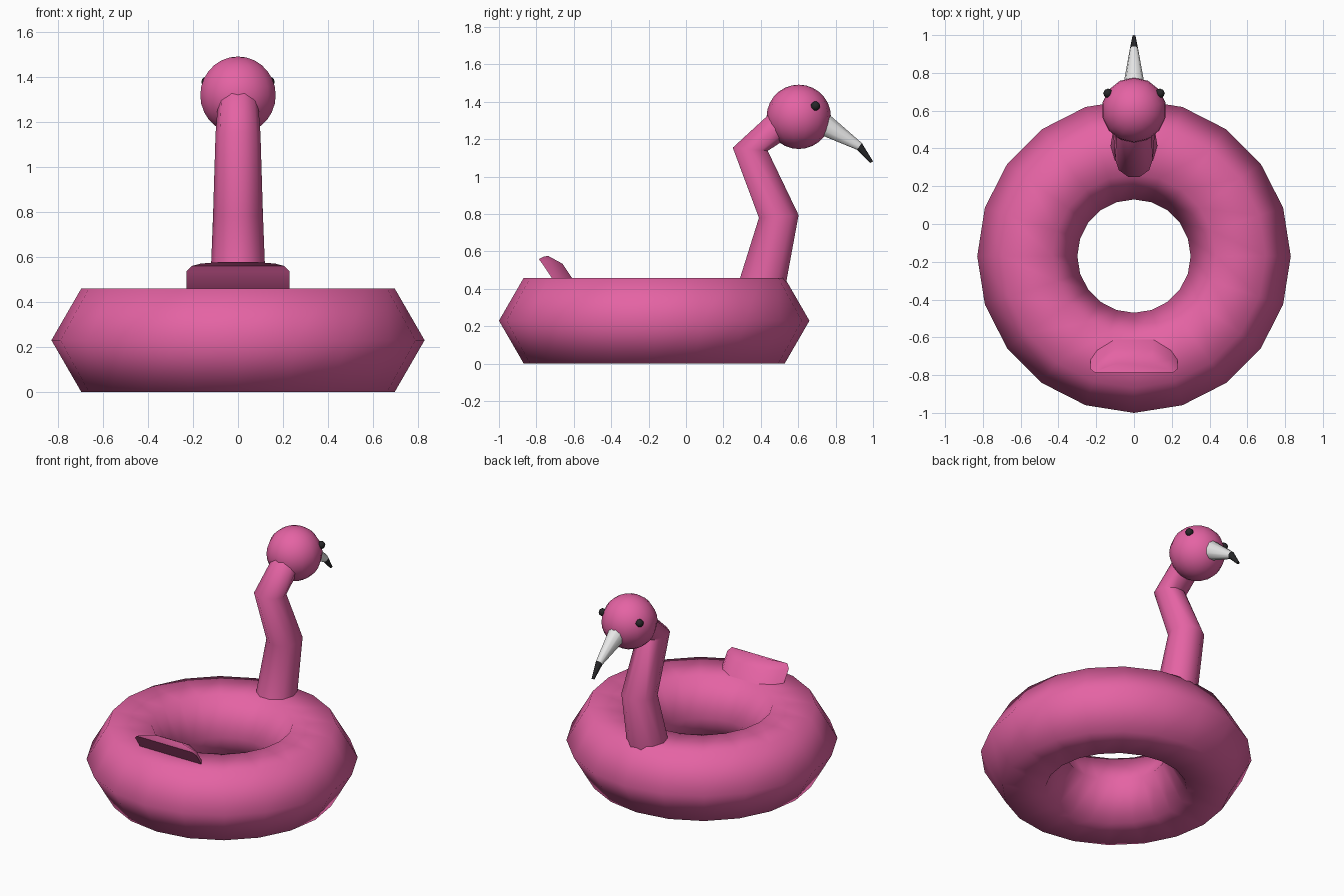
import bpy, bmesh, math
from mathutils import Vector

if "Cube" in bpy.data.objects:
    bpy.data.objects.remove(bpy.data.objects["Cube"])


def material(name, rgb):
    m = bpy.data.materials.new(name)
    m.diffuse_color = (*rgb, 1)
    m.use_nodes = True
    m.node_tree.nodes["Principled BSDF"].inputs["Base Color"].default_value = m.diffuse_color
    return m


PINK = material("flamingo pink", (0.78, 0.125, 0.37))
WHITE = material("beak white", (0.8, 0.8, 0.8))
BLACK = material("soft black", (0.02, 0.02, 0.022))


def finish(ob, name, mat, angle=180):
    ob.name = name
    ob.data.materials.append(mat)
    bpy.ops.object.select_all(action='DESELECT')
    ob.select_set(True)
    bpy.context.view_layer.objects.active = ob
    if angle >= 180:
        bpy.ops.object.shade_smooth()
    elif angle > 0:
        bpy.ops.object.shade_smooth_by_angle(angle=math.radians(angle))
    return ob


def loft(name, rings, mat, angle):
    """Skin a list of equal-length point rings and close both ends."""
    bm = bmesh.new()
    loops = [[bm.verts.new(p) for p in ring] for ring in rings]
    n = len(loops[0])
    for a, b in zip(loops, loops[1:]):
        for i in range(n):
            j = (i + 1) % n
            bm.faces.new((a[i], a[j], b[j], b[i]))
    bm.faces.new(loops[0])
    bm.faces.new(loops[-1])
    bmesh.ops.recalc_face_normals(bm, faces=bm.faces)
    me = bpy.data.meshes.new(name)
    bm.to_mesh(me)
    bm.free()
    ob = bpy.data.objects.new(name, me)
    bpy.context.collection.objects.link(ob)
    return finish(ob, name, mat, angle)


def oval(p, q, rx, sides=10):
    """Ring spanning two side-profile points (y, z), with half width rx."""
    p, q = Vector((0, *p)), Vector((0, *q))
    mid, half = (p + q) / 2, (q - p) / 2 / math.cos(math.pi / sides)
    ring = []
    for i in range(sides):
        a = math.tau * (i + 0.5) / sides
        ring.append(mid + half * math.cos(a) + Vector((rx * math.sin(a), 0, 0)))
    return ring


# Inflatable ring with a six-sided section
bpy.ops.mesh.primitive_torus_add(major_segments=20, minor_segments=6,
                                 major_radius=0.565, minor_radius=0.265,
                                 location=(0, -0.17, 0.23))
finish(bpy.context.object, "swim_ring", PINK)

# Bent neck
loft("neck", [oval((0.255, 0.35), (0.52, 0.35), 0.128),
              oval((0.39, 0.78), (0.602, 0.795), 0.111),
              oval((0.25, 1.155), (0.437, 1.138), 0.1),
              oval((0.46, 1.348), (0.555, 1.215), 0.09)], PINK, 65)

# Head
bpy.ops.mesh.primitive_uv_sphere_add(segments=14, ring_count=14, radius=0.172,
                                     location=(0, 0.603, 1.32))
finish(bpy.context.object, "head", PINK)

# Beak and its dark tip
joint = oval((0.94, 1.18), (0.914, 1.144), 0.022)
loft("beak", [oval((0.68, 1.407), (0.675, 1.242), 0.067), joint], WHITE, 50)
loft("beak_tip", [joint, oval((1.0, 1.082), (0.985, 1.074), 0.009)], BLACK, 50)

# Eyes
for side, label in ((-1, "left"), (1, "right")):
    bpy.ops.mesh.primitive_uv_sphere_add(segments=8, ring_count=6, radius=0.025,
                                         location=(side * 0.138, 0.692, 1.378))
    finish(bpy.context.object, label + "_eye", BLACK)


# Tail: tilted half-octagon slab with a bevelled top
def mirrored(points):
    return points + [(-x, y, z) for x, y, z in reversed(points)]


def tail_ring(z):
    y = -0.722 - (z - 0.465) * 0.67
    return mirrored([(0.23, y, z), (0.195, y + 0.05, z), (0.1, y + 0.108, z)])


tail_top = mirrored([(0.207, -0.787, 0.56), (0.165, -0.765, 0.571), (0.09, -0.738, 0.577)])
loft("tail", [tail_ring(0.4), tail_ring(0.535), tail_top], PINK, 60)
